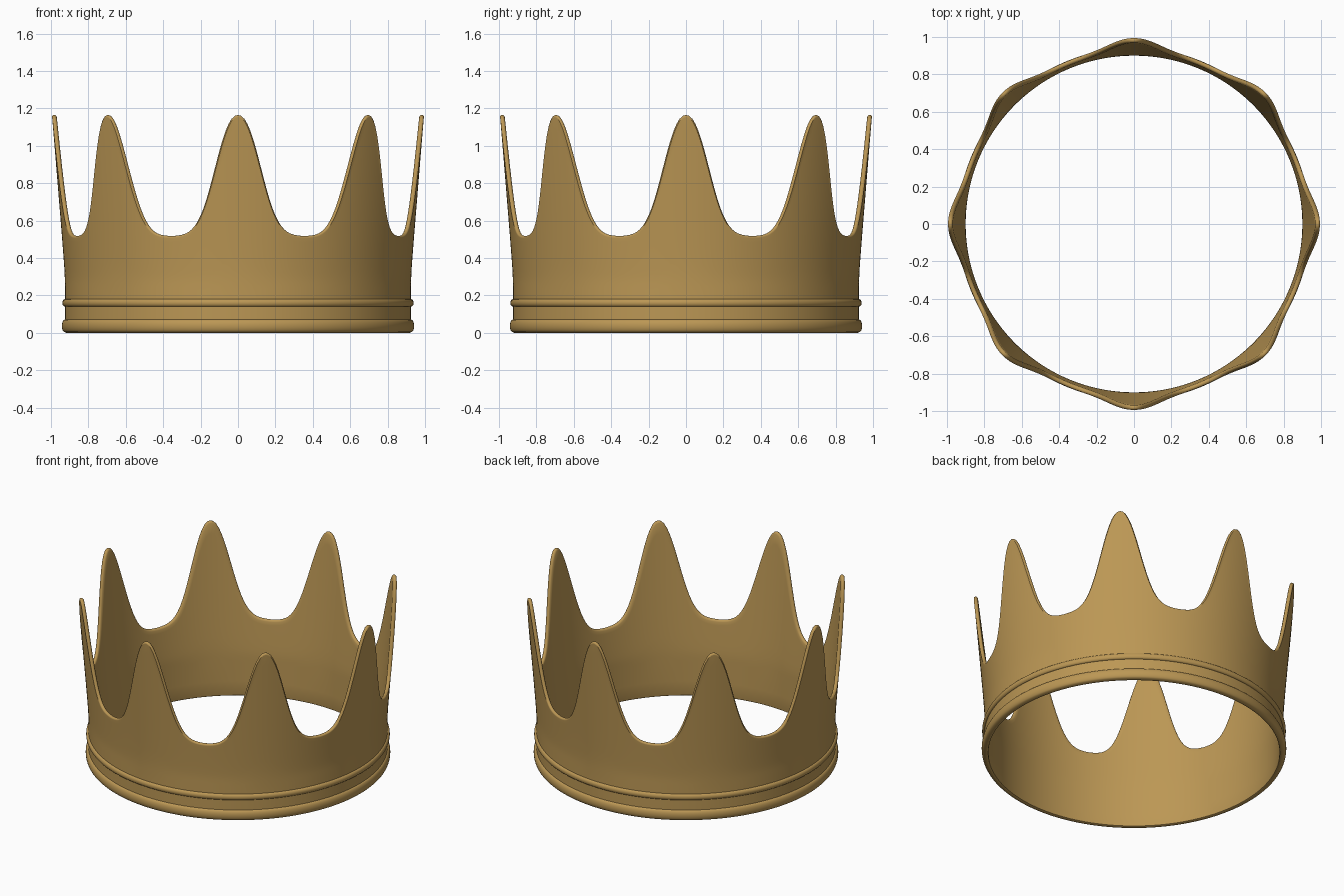
import bpy, bmesh, math

if "Cube" in bpy.data.objects:
    bpy.data.objects.remove(bpy.data.objects["Cube"])

POINTS, SEG_PER_POINT = 8, 44
SEGS = POINTS * SEG_PER_POINT
VALLEY, PEAK, WALL = 0.517, 1.165, 0.025


def rim_height(deg):
    """Scalloped top edge: eight rounded spikes over a flat valley."""
    step = 360 / POINTS
    d = abs((deg + step / 2) % step - step / 2)
    return VALLEY + (PEAK - VALLEY) * math.exp(-(d / 9.5) ** 2.2)


def outer_radius(z):
    """Upright band that flares outwards towards the tips."""
    t = max(0.0, z - 0.27)
    return 0.925 + 0.083 * t * t / (t + 0.06)


def bead(zc, half, bulge, steps=10):
    """Half-round moulding on the outside of the band."""
    return [(0.925 + bulge * math.cos(a), zc + half * math.sin(a))
            for a in (math.pi * (i / steps - 0.5) for i in range(steps + 1))]


def section(deg):
    """Closed cross-section (radius, z) of the crown at one angle."""
    top = rim_height(deg)
    slope = (rim_height(deg + 0.2) - rim_height(deg - 0.2)) / (math.radians(0.4) * 0.96)
    drop = 0.012 * math.sqrt(1 + slope * slope)
    shoulder = top - drop
    pts = [(0.907, 0.0), (0.918, 0.0)]
    pts += bead(0.037, 0.034, 0.017) + bead(0.160, 0.020, 0.014)
    wall = [0.20 + (shoulder - 0.20) * i / 14 for i in range(1, 15)]
    pts += [(outer_radius(z), z) for z in wall]
    # rounded rim
    mid = outer_radius(top) - WALL / 2
    for i in range(1, 8):
        a = math.pi * i / 8
        pts.append((mid + WALL / 2 * math.cos(a), shoulder + drop * math.sin(a)))
    # inner wall
    pts += [(outer_radius(z) - WALL, z) for z in reversed(wall)]
    pts += [(0.90, 0.10), (0.90, 0.010), (0.902, 0.003)]
    return pts


# Crown: sweep the section around the axis
bm = bmesh.new()
rings = []
for i in range(SEGS):
    deg = 360 * i / SEGS
    a = math.radians(deg)
    rings.append([bm.verts.new((r * math.cos(a), r * math.sin(a), z)) for r, z in section(deg)])
n = len(rings[0])
for i in range(SEGS):
    p, q = rings[i], rings[(i + 1) % SEGS]
    for j in range(n):
        k = (j + 1) % n
        bm.faces.new((p[j], q[j], q[k], p[k]))
bmesh.ops.recalc_face_normals(bm, faces=bm.faces)
mesh = bpy.data.meshes.new("crown")
bm.to_mesh(mesh)
bm.free()
crown = bpy.data.objects.new("crown", mesh)
bpy.context.collection.objects.link(crown)

# Gold colour and smooth shading
gold = bpy.data.materials.new("gold")
gold.diffuse_color = (0.50, 0.31, 0.09, 1)
gold.use_nodes = True
gold.node_tree.nodes["Principled BSDF"].inputs["Base Color"].default_value = gold.diffuse_color
mesh.materials.append(gold)
bpy.context.view_layer.objects.active = crown
crown.select_set(True)
bpy.ops.object.shade_smooth_by_angle(angle=math.radians(40))
